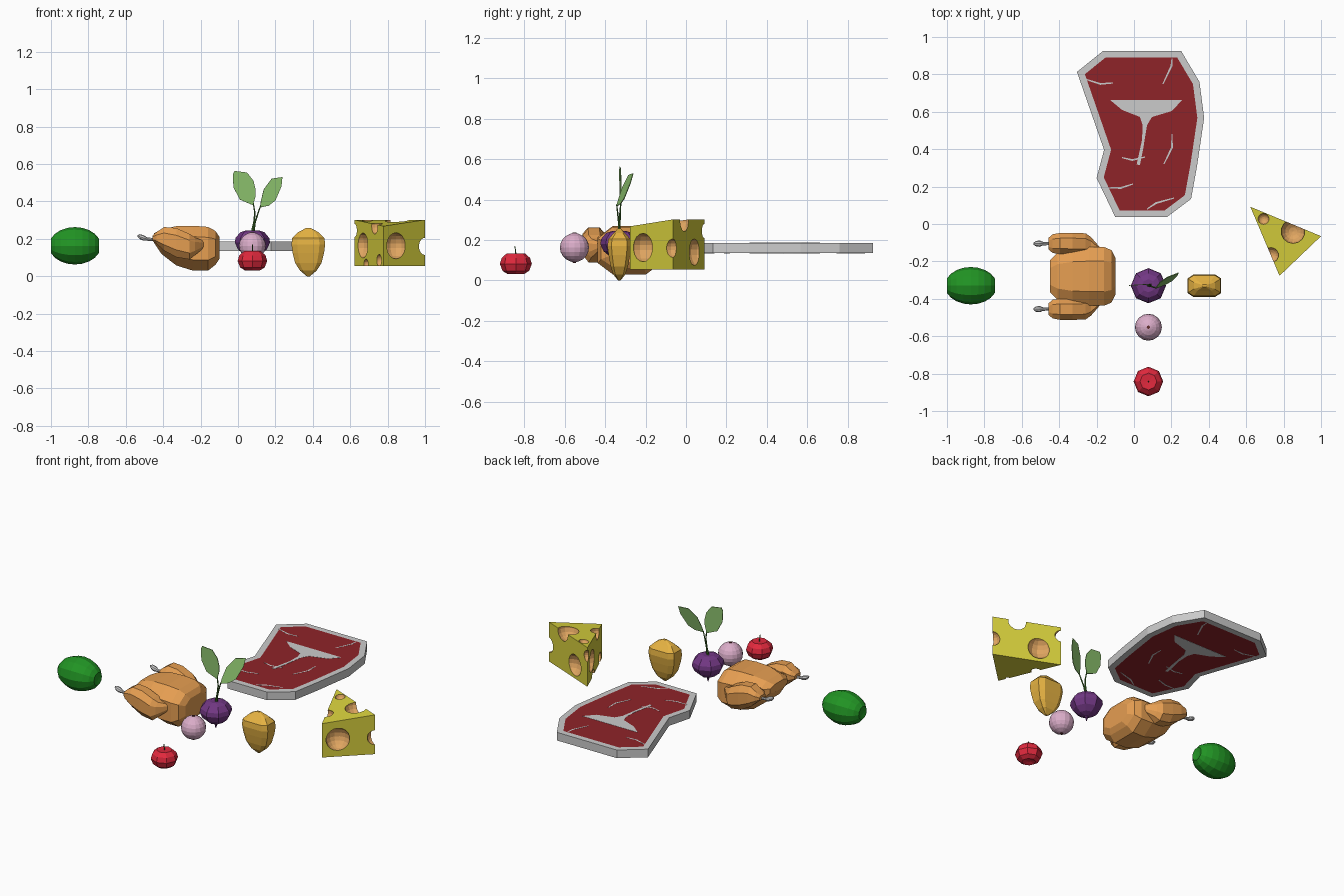
import bpy, bmesh, math
from mathutils import Vector, Color

if "Cube" in bpy.data.objects:
    bpy.data.objects.remove(bpy.data.objects["Cube"])


def material(name, r, g, b):
    m = bpy.data.materials.new(name)
    m.diffuse_color = (*Color((r, g, b)).from_srgb_to_scene_linear(), 1)
    m.use_nodes = True
    m.node_tree.nodes["Principled BSDF"].inputs["Base Color"].default_value = m.diffuse_color
    return m


GREY = material("fat_grey", 0.9, 0.9, 0.9)
RED = material("meat_red", 0.56, 0.14, 0.16)
ROAST = material("roast_brown", 0.9, 0.62, 0.32)
GREEN = material("melon_green", 0.13, 0.58, 0.14)
PURPLE = material("beet_purple", 0.45, 0.22, 0.52)
LEAF = material("leaf_green", 0.55, 0.76, 0.43)
STEM = material("stem_green", 0.24, 0.44, 0.16)
LILAC = material("onion_lilac", 0.86, 0.68, 0.79)
DARK = material("root_brown", 0.38, 0.18, 0.18)
TOMATO = material("tomato_red", 0.88, 0.16, 0.24)
POTATO = material("potato_tan", 0.9, 0.7, 0.26)
CHEESE = material("cheese_yellow", 0.85, 0.82, 0.24)
HOLE = material("cheese_hole", 0.88, 0.65, 0.38)


def finish(name, bm, *mats):
    bmesh.ops.recalc_face_normals(bm, faces=bm.faces)
    me = bpy.data.meshes.new(name)
    bm.to_mesh(me)
    bm.free()
    ob = bpy.data.objects.new(name, me)
    bpy.context.collection.objects.link(ob)
    for m in mats:
        me.materials.append(m)
    return ob


def circle(n):
    return [(math.cos(2 * math.pi * i / n), math.sin(2 * math.pi * i / n)) for i in range(n)]


def chamfered(k):
    return [(1, -k), (1, k), (k, 1), (-k, 1), (-1, k), (-1, -k), (-k, -1), (k, -1)]


def loft(name, rings, section, mat, axis="z", origin=(0, 0, 0)):
    """rings: (position, half width a, half width b, centre a, centre b)"""
    bm, loops = bmesh.new(), []
    for pos, ra, rb, *c in rings:
        ca, cb = c or (0, 0)
        loop = []
        for u, v in section:
            a, b = ca + ra * u, cb + rb * v
            co = (a, b, pos) if axis == "z" else (pos, a, b)
            loop.append(bm.verts.new(Vector(co) + Vector(origin)))
        loops.append(loop)
    n = len(section)
    for lo, hi in zip(loops, loops[1:]):
        for i in range(n):
            j = (i + 1) % n
            bm.faces.new((lo[i], lo[j], hi[j], hi[i]))
    bm.faces.new(loops[0])
    bm.faces.new(loops[-1])
    return finish(name, bm, mat)


def lathe(name, profile, sides, mat, x, y):
    return loft(name, [(z, r, r) for r, z in profile], circle(sides), mat, origin=(x, y, 0))


def prism(pts, z0, z1):
    bm = bmesh.new()
    lo = [bm.verts.new((x, y, z0)) for x, y in pts]
    hi = [bm.verts.new((p[0], p[1], z1)) for p in pts]
    caps = [bm.faces.new(lo), bm.faces.new(hi)]
    for i in range(len(pts)):
        j = (i + 1) % len(pts)
        bm.faces.new((lo[i], lo[j], hi[j], hi[i]))
    return bm, caps, hi


# Steak: grey rim with red meat inset on both faces
outline = [(-.166, .925), (.252, .925), (.35, .76), (.375, .567), (.337, .31), (.305, .134),
           (.176, .037), (-.10, .037), (-.20, .246), (-.16, .396), (-.305, .813)]
bm, caps, _ = prism(outline, .135, .186)
bmesh.ops.recalc_face_normals(bm, faces=bm.faces)
for f in caps:
    bmesh.ops.inset_region(bm, faces=[f], thickness=.036, use_even_offset=True)
    f.material_index = 1
finish("steak", bm, GREY, RED)

# T-shaped bone and marbling streaks
bone = [(-.128, .663), (.257, .663), (.203, .604), (.096, .572), (.07, .529), (.048, .396),
        (.032, .315), (.014, .318), (.043, .45), (.046, .529), (.032, .572), (-.064, .61)]
finish("steak_bone", prism(bone, .134, .187)[0], GREY)
streaks = [((-.262, .775), (-.18, .749), (-.112, .754)), ((.203, .885), (.2, .845), (.155, .749)),
           ((.203, .481), (.203, .41), (.16, .32)), ((-.064, .355), (-.01, .342), (.059, .358)),
           ((-.144, .193), (-.07, .193), (-.005, .214)), ((.07, .08), (.118, .112), (.214, .139))]
for n, (a, b, c) in enumerate(streaks):
    a, b, c = Vector(a), Vector(b), Vector(c)
    d = (c - a).normalized() * .005
    off = Vector((-d.y, d.x))
    pts = [a - off * .6, b - off, c - off * .6, c + off * .6, b + off, a + off * .6]
    finish(f"marbling_{n}", prism(pts, .1345, .1865)[0], GREY)

# Watermelon, poles along x with dimpled ends
melon = [(-.122, .015, .015)]
for i in range(9):
    t = math.pi * (.13 + .74 * i / 8)
    melon.append((-.139 * math.cos(t), .1 * math.sin(t), .1 * math.sin(t)))
melon.append((.122, .015, .015))
loft("watermelon", melon, circle(12), GREEN, "x", (-.872, -.33, .163))

# Roast bird: body, two drumsticks and their bones
body = [(-.45, .085, .025, 0, .205), (-.41, .125, .065, 0, .185), (-.33, .15, .105, 0, .163),
        (-.24, .157, .12, 0, .15), (-.16, .157, .117, 0, .147), (-.12, .14, .09, 0, .152),
        (-.10, .10, .06, 0, .152)]
loft("bird_body", body, chamfered(.52), ROAST, "x", (0, -.28, 0))
for side, label in ((-1, "near"), (1, "far")):
    leg = [(-.458, .03, .014, .175, .203), (-.435, .05, .032, .175, .205),
           (-.395, .056, .063, .176, .2), (-.33, .057, .078, .176, .18),
           (-.258, .056, .068, .174, .158), (-.23, .042, .047, .168, .16),
           (-.175, .012, .015, .135, .172)]
    leg = [(x, ra, rb, ca * side, cb) for x, ra, rb, ca, cb in leg]
    loft(f"bird_leg_{label}", leg, chamfered(.5), ROAST, "x", (0, -.28, 0))
    knob = [(-.536, .006, .005, 0, .216), (-.525, .014, .013, 0, .212), (-.505, .017, .015, 0, .205),
            (-.485, .009, .009, 0, .199), (-.44, .008, .008, 0, .195)]
    loft(f"bird_bone_{label}", knob, circle(8), GREY, "x", (0, -.28 + .175 * side, 0))

# Beet with root, stems and two leaves
lathe("beet", [(.002, .075), (.01, .105), (.045, .117), (.078, .145), (.094, .18), (.09, .205),
               (.065, .235), (.035, .245), (.005, .243)], 8, PURPLE, .077, -.33)


def leaf(name, pts, y_at):
    bm = bmesh.new()
    bm.faces.new([bm.verts.new((x, y_at(x, z), z)) for x, z in pts])
    ob = finish(name, bm, LEAF)
    mod = ob.modifiers.new("thickness", "SOLIDIFY")
    mod.thickness, mod.offset = .004, 0


leaf("leaf_left", [(.08, .38), (.093, .425), (.094, .465), (.083, .51), (.048, .555), (-.018, .563),
                   (-.028, .545), (-.024, .475), (.01, .41)], lambda x, z: -.325 + .06 * (x - .03))
leaf("leaf_right", [(.118, .368), (.122, .40), (.138, .465), (.18, .522), (.237, .53), (.232, .48),
                    (.2, .405), (.165, .378)],
     lambda x, z: -.302 + .6 * (x - .178) - .25 * (x - z + .272))


def stem(name, pts, r0, r1, mat):
    cu = bpy.data.curves.new(name, "CURVE")
    cu.dimensions, cu.bevel_depth, cu.bevel_resolution, cu.use_fill_caps = "3D", r0, 1, True
    sp = cu.splines.new("POLY")
    sp.points.add(len(pts) - 1)
    for i, p in enumerate(pts):
        sp.points[i].co = (*p, 1)
        sp.points[i].radius = 1 + (r1 / r0 - 1) * i / (len(pts) - 1)
    cu.materials.append(mat)
    bpy.context.collection.objects.link(bpy.data.objects.new(name, cu))


stem("beet_stem_left", [(.073, -.33, .23), (.086, -.328, .29), (.09, -.326, .34), (.082, -.322, .39)],
     .006, .003, STEM)
stem("beet_stem_right", [(.082, -.33, .23), (.091, -.333, .29), (.12, -.343, .375)], .006, .003, STEM)

# Onion with root and tip
lathe("onion", [(.012, .092)] + [(.072 * math.sin(t), .163 - .071 * math.cos(t))
      for t in (math.pi * i / 10 for i in range(1, 10))] + [(.012, .234)], 16, LILAC, .077, -.552)
lathe("onion_root", [(.008, .087), (.01, .10)], 8, DARK, .077, -.552)
lathe("onion_tip", [(.011, .22), (.009, .237)], 8, DARK, .077, -.552)

# Tomato with stalk
lathe("tomato", [(.015, .04), (.04, .031), (.066, .048), (.079, .082), (.07, .112), (.045, .134),
                 (.005, .131)], 8, TOMATO, .077, -.842)
stem("tomato_stalk", [(.077, -.842, .118), (.077, -.843, .145), (.077, -.847, .17)], .004, .002, STEM)

# Potato
potato = [(0, .008, .006), (.03, .044, .03), (.07, .07, .043), (.125, .084, .053), (.17, .09, .059),
          (.205, .086, .055), (.235, .056, .027), (.258, .012, .007)]
loft("potato", potato, chamfered(.66), POTATO, "z", (.376, -.33, 0))

# Cheese wedge, front corner a little lower, with round holes cut out
bm, caps, top = prism([(.622, .092), (1, -.065), (.778, -.277)], .055, .302)
top[2].co.z = .268
cheese = finish("cheese", bm, CHEESE)
holes = [(.642, -.028, .165, .073), (.733, -.165, .268, .042), (.685, -.055, .062, .03),
         (.757, -.22, .085, .032), (.692, .027, .302, .03), (.85, -.04, .297, .065),
         (.757, .071, .14, .074), (1.0, -.065, .16, .046), (.622, .092, .245, .036),
         (.845, -.213, .163, .07)]
for n, (x, y, z, r) in enumerate(holes):
    bm = bmesh.new()
    bmesh.ops.create_uvsphere(bm, u_segments=14, v_segments=9, radius=r)
    cutter = finish(f"cheese_hole_cutter_{n}", bm, HOLE)
    cutter.location = (x, y, z)
    cutter.hide_render = True
    cutter.hide_set(True)
    mod = cheese.modifiers.new(f"hole_{n}", "BOOLEAN")
    mod.operation, mod.solver, mod.object = "DIFFERENCE", "EXACT", cutter
    mod.material_mode = "TRANSFER"
